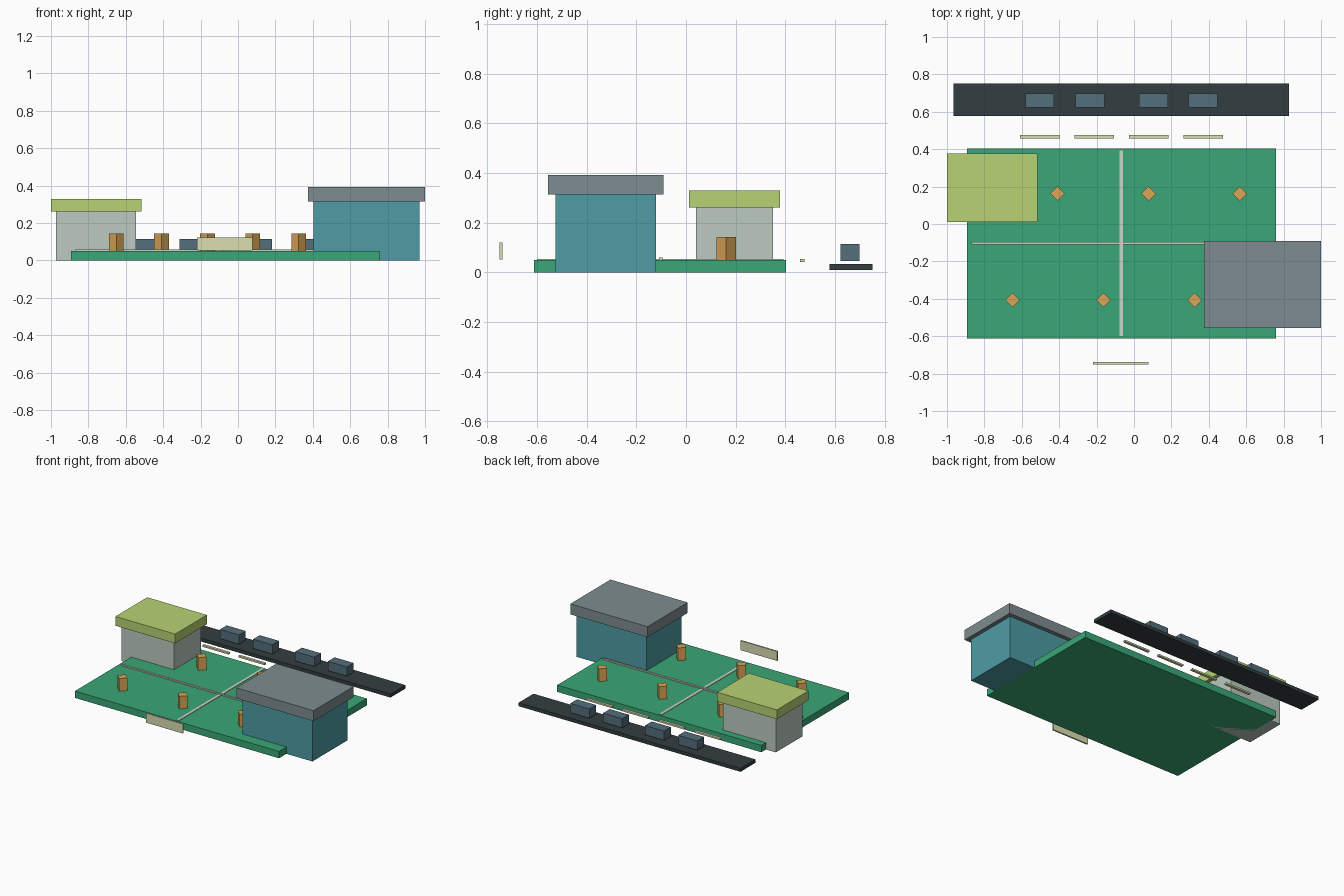
import bpy
import math

if "Cube" in bpy.data.objects:
    bpy.data.objects.remove(bpy.data.objects["Cube"])


def material(name, r, g, b):
    m = bpy.data.materials.new(name)
    m.diffuse_color = [(c / 255) ** 2.2 for c in (r, g, b)] + [1.0]
    m.use_nodes = True
    m.node_tree.nodes["Principled BSDF"].inputs["Base Color"].default_value = m.diffuse_color
    return m


GREEN = material("lawn_green", 60, 166, 118)
TEAL = material("teal", 78, 155, 162)
SLATE = material("slate", 125, 139, 143)
PALE = material("pale_grey", 186, 200, 190)
LIME = material("lime", 182, 210, 115)
PATH = material("path_grey", 205, 212, 200)
ORANGE = material("orange", 218, 165, 88)
DARK = material("charcoal", 54, 64, 66)
BLUE = material("steel_blue", 84, 110, 122)
CREAM = material("cream", 217, 222, 176)


def box(name, x, y, z, mat):
    """Box from (min, max) ranges on each axis."""
    bpy.ops.mesh.primitive_cube_add(size=1, location=[(a + b) / 2 for a, b in (x, y, z)])
    ob = bpy.context.object
    ob.name = name
    ob.scale = [b - a for a, b in (x, y, z)]
    bpy.ops.object.transform_apply(location=False, rotation=False, scale=True)
    ob.data.materials.append(mat)
    return ob


# Ground slab
box("platform", (-0.892, 0.76), (-0.611, 0.403), (0, 0.05), GREEN)

# Crossing paths
box("path_long", (-0.87, 0.738), (-0.109, -0.095), (0.048, 0.059), PATH)
box("path_cross", (-0.078, -0.058), (-0.6, 0.393), (0.048, 0.054), PATH)

# Large building
box("large_building_walls", (0.405, 0.97), (-0.525, -0.121), (0, 0.316), TEAL)
box("large_building_roof", (0.375, 1.0), (-0.555, -0.091), (0.314, 0.391), SLATE)

# Small building
box("small_building_walls", (-0.972, -0.545), (0.04, 0.35), (0, 0.265), PALE)
box("small_building_roof", (-1.0, -0.517), (0.012, 0.378), (0.261, 0.329), LIME)

# Four-sided posts in two staggered rows
for row, (x0, y) in enumerate([(-0.65, -0.407), (-0.409, 0.162)]):
    for i in range(3):
        bpy.ops.mesh.primitive_cylinder_add(vertices=4, radius=0.039, depth=0.093,
                                            location=(x0 + i * 0.487, y, 0.0965))
        post = bpy.context.object
        post.name = f"post_{row}_{i}"
        post.data.materials.append(ORANGE)

# Back road with its blocks
box("road", (-0.966, 0.83), (0.577, 0.75), (0.009, 0.034), DARK)
for i, x in enumerate([-0.504, -0.236, 0.104, 0.369]):
    box(f"vehicle_{i}", (x - 0.077, x + 0.077), (0.623, 0.699), (0.045, 0.113), BLUE)

# Dashed edge strips
for i in range(4):
    x = -0.503 + i * 0.291
    box(f"edge_strip_{i}", (x - 0.106, x + 0.106), (0.458, 0.477), (0.041, 0.053), CREAM)

# Plain blank sign bar in front
box("blank_sign", (-0.22, 0.078), (-0.75, -0.739), (0.052, 0.121), CREAM)
